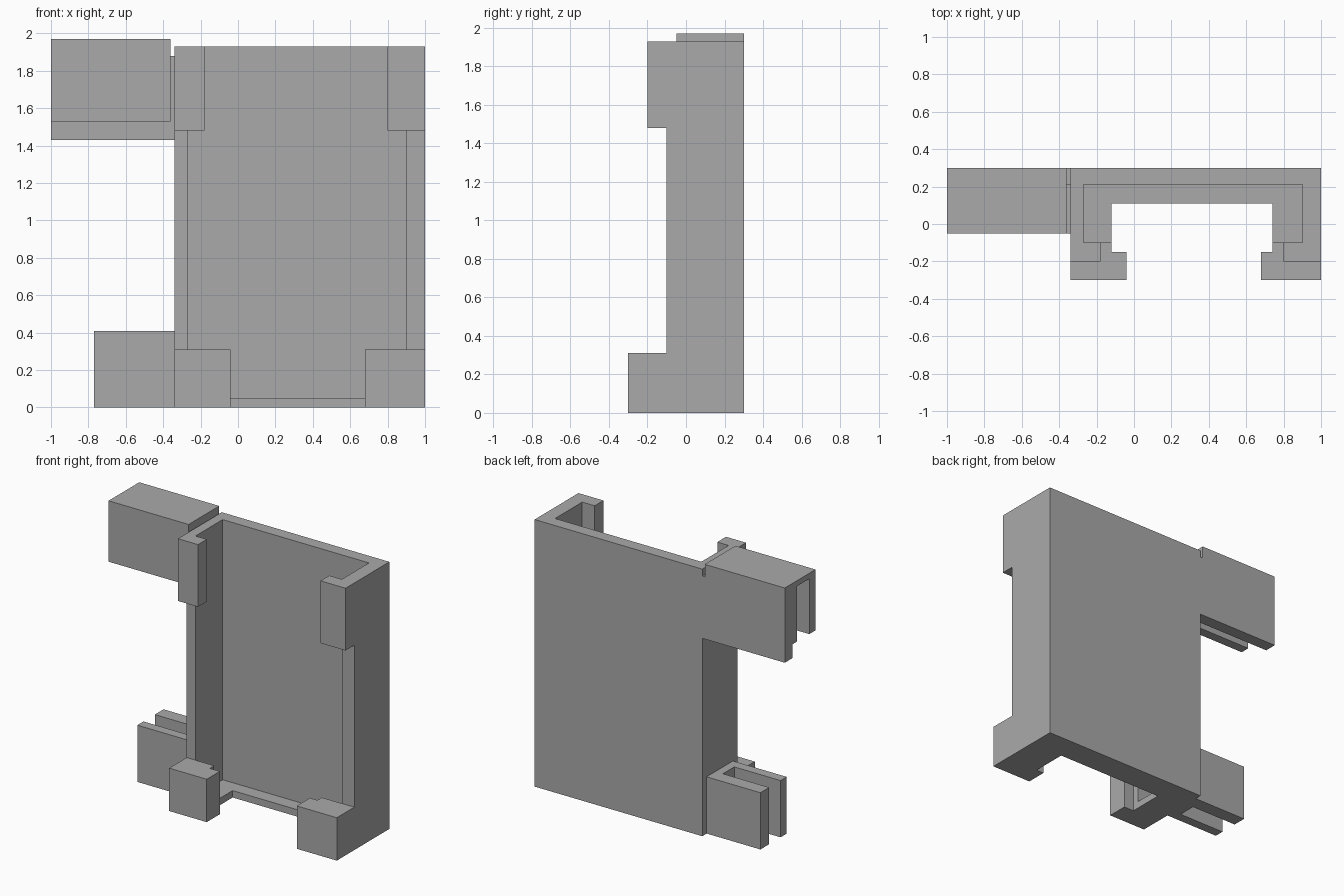
import bpy
import bmesh

cube = bpy.data.objects.get("Cube")
if cube:
    bpy.data.objects.remove(cube, do_unlink=True)

grey = bpy.data.materials.new("plain grey")
grey.use_nodes = True
grey.diffuse_color = (0.4, 0.4, 0.4, 1)
grey.node_tree.nodes["Principled BSDF"].inputs["Base Color"].default_value = (0.4, 0.4, 0.4, 1)


def prism(name, outline, low, high, axis="z"):
    """Extrude an outline: (x, y) along z, or (y, z) along x."""
    def place(a, b, d):
        return (a, b, d) if axis == "z" else (d, a, b)
    bm = bmesh.new()
    base = bm.faces.new([bm.verts.new(place(a, b, low)) for a, b in outline])
    side = bmesh.ops.extrude_face_region(bm, geom=[base])["geom"]
    moved = [v for v in side if isinstance(v, bmesh.types.BMVert)]
    bmesh.ops.translate(bm, verts=moved, vec=place(0, 0, high - low))
    bmesh.ops.recalc_face_normals(bm, faces=bm.faces)
    mesh = bpy.data.meshes.new(name)
    bm.to_mesh(mesh)
    bm.free()
    mesh.materials.append(grey)
    obj = bpy.data.objects.new(name, mesh)
    bpy.context.collection.objects.link(obj)
    return obj


def rect(a0, a1, b0, b1):
    return [(a0, b0), (a1, b0), (a1, b1), (a0, b1)]


LEFT, RIGHT, BACK, FRONT = 1.0, -0.34, 0.30, -0.10
HEIGHT = 1.93

# Open-fronted tray: back panel and two side walls
prism("tray_walls", [(RIGHT, FRONT), (RIGHT, BACK), (LEFT, BACK), (LEFT, FRONT),
                     (0.90, FRONT), (0.90, 0.21), (-0.27, 0.21), (-0.27, FRONT)], 0, HEIGHT)

# Thin floor with a cut-out at the front
prism("tray_floor", [(-0.30, FRONT), (-0.30, 0.25), (0.95, 0.25), (0.95, FRONT),
                     (0.74, FRONT), (0.74, 0.11), (-0.12, 0.11), (-0.12, FRONT)], 0, 0.05)

# Corner blocks and upper lips: outer edge, step edge, inner edge, lip edge
for side, outer, step, inner, lip in (("right", RIGHT, -0.12, -0.04, -0.18),
                                      ("left", LEFT, 0.74, 0.68, 0.80)):
    prism(side + "_corner_block", [(outer, FRONT), (step, FRONT), (step, -0.15),
                                   (inner, -0.15), (inner, -0.30), (outer, -0.30)], 0, 0.31)
    prism(side + "_upper_lip", rect(outer, lip, -0.20, FRONT), 1.48, HEIGHT)

# Upper arm: downward-open channel with a longer back wall
prism("upper_arm", [(-0.05, 1.53), (-0.05, 1.97), (BACK, 1.97), (BACK, 1.43),
                    (0.21, 1.43), (0.21, 1.53), (0.16, 1.53), (0.16, 1.93),
                    (0.02, 1.93), (0.02, 1.53)], -1.0, -0.36, "x")
prism("upper_arm_end_web", rect(0.02, 0.16, 1.53, 1.93), -0.42, -0.36, "x")
prism("upper_arm_joint", rect(0.21, BACK, 1.43, 1.88), -0.36, RIGHT, "x")

# Lower arm: fork with a slot open at the outer end
prism("lower_arm", [(RIGHT, 0.25), (-0.77, 0.25), (-0.77, 0.15), (-0.40, 0.15),
                    (-0.40, 0.02), (-0.77, 0.02), (-0.77, -0.05), (RIGHT, -0.05)], 0, 0.41)
